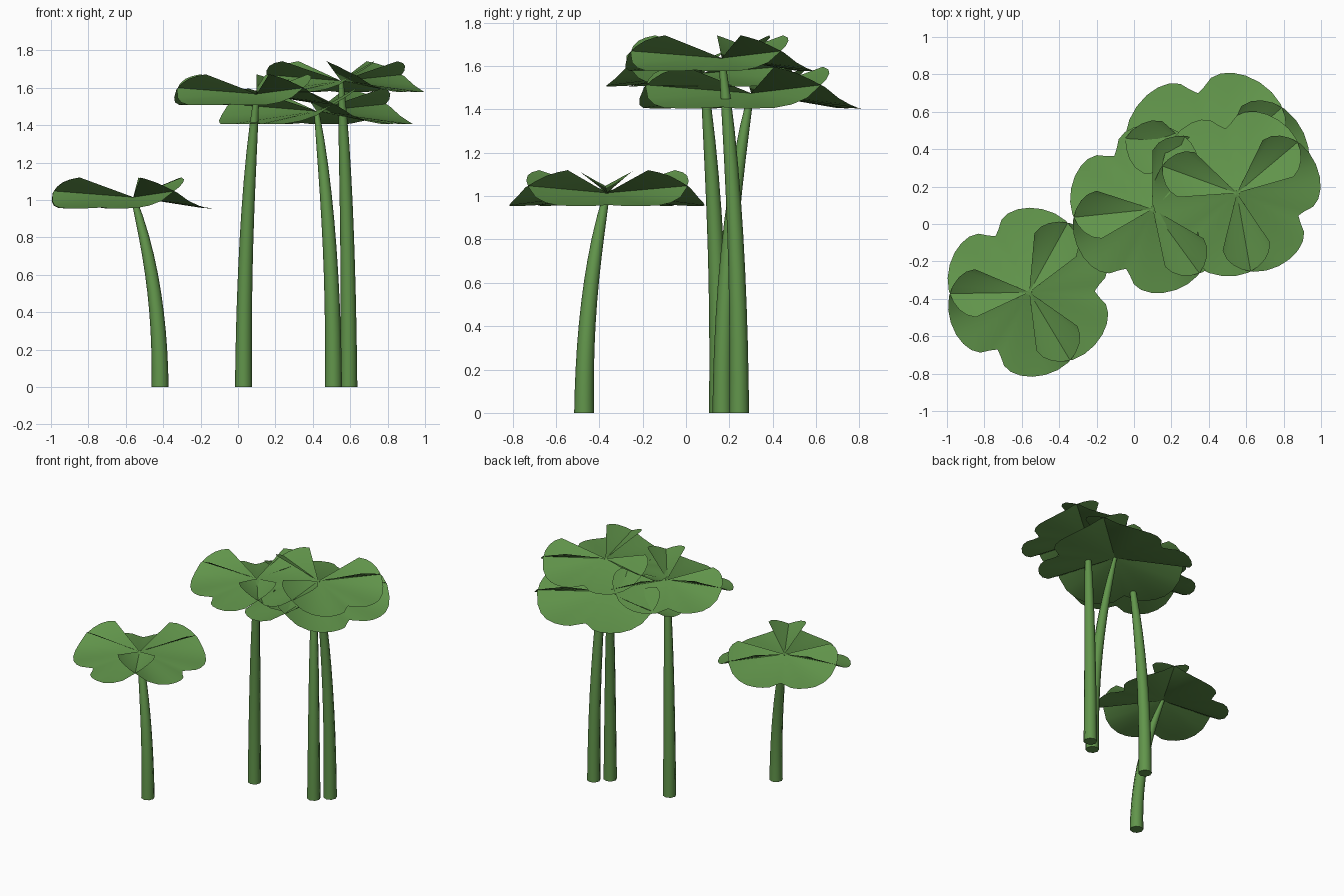
import bpy, bmesh, math
from mathutils import Vector, Matrix

if "Cube" in bpy.data.objects:
    bpy.data.objects.remove(bpy.data.objects["Cube"])

green = bpy.data.materials.new("leaf_green")
green.use_nodes = True
green.diffuse_color = (0.12, 0.30, 0.07, 1)
green.node_tree.nodes["Principled BSDF"].inputs["Base Color"].default_value = green.diffuse_color


def finish(name, bm, angle):
    """Turn a bmesh into a smooth-shaded green object."""
    mesh = bpy.data.meshes.new(name)
    bm.to_mesh(mesh)
    bm.free()
    mesh.materials.append(green)
    obj = bpy.data.objects.new(name, mesh)
    bpy.context.collection.objects.link(obj)
    bpy.ops.object.select_all(action='DESELECT')
    obj.select_set(True)
    bpy.context.view_layer.objects.active = obj
    bpy.ops.object.shade_smooth_by_angle(angle=math.radians(angle))


# Half of a leaflet rim: angle from the midrib, radius, height above the centre
HALF_RIM = [(0, 0.35, -0.055), (5, 0.375, -0.058), (10, 0.415, -0.06), (16, 0.437, -0.06),
            (23, 0.448, -0.06), (31, 0.452, -0.058), (40, 0.45, -0.045), (49, 0.443, -0.02),
            (58, 0.43, 0.025), (66, 0.41, 0.055), (73, 0.385, 0.08), (79, 0.355, 0.095),
            (84, 0.315, 0.105)]
RIM = [(-a, r, z) for a, r, z in reversed(HALF_RIM[1:])] + HALF_RIM


def leaf(name, centre, turn, size):
    """Three notched leaflets with raised edges that cross their neighbours."""
    bm = bmesh.new()
    for k in range(3):
        hub = bm.verts.new(centre)
        rim = []
        for a, r, z in RIM:
            t = math.radians(a + turn + 120 * k)
            offset = Vector((r * math.cos(t), r * math.sin(t), z)) * size
            rim.append(bm.verts.new(Vector(centre) + offset))
        for a, b in zip(rim, rim[1:]):
            bm.faces.new((hub, a, b))
    finish(name, bm, 40)


def stem(name, base, top, sides=8, steps=10):
    """Tapering stalk that bends towards the leaf as it rises."""
    bm = bmesh.new()
    rings = []
    for i in range(steps + 1):
        t = i / steps
        bend = t ** 2.2
        x = base[0] + (top[0] - base[0]) * bend
        y = base[1] + (top[1] - base[1]) * bend
        radius = 0.046 - 0.018 * t - 0.014 * t ** 6
        rings.append([bm.verts.new((x + radius * math.cos(math.tau * s / sides),
                                    y + radius * math.sin(math.tau * s / sides),
                                    top[2] * t)) for s in range(sides)])
    for low, high in zip(rings, rings[1:]):
        for s in range(sides):
            n = (s + 1) % sides
            bm.faces.new((low[s], low[n], high[n], high[s]))
    bm.faces.new(reversed(rings[0]))
    bm.faces.new(rings[-1])
    finish(name, bm, 50)


# Plants: name, stem base, leaf centre, leaf turn, leaf size
PLANTS = [
    ("short", (-0.417, -0.47), (-0.56, -0.365, 1.015), 1, 1.0),
    ("middle", (0.03, 0.152), (0.10, 0.08, 1.567), 6, 1.0),
    ("back", (0.51, 0.168), (0.42, 0.30, 1.475), -19, 1.16),
    ("tall", (0.592, 0.245), (0.55, 0.165, 1.637), -20, 1.0),
]
for name, base, centre, turn, size in PLANTS:
    stem(name + "_stem", base, centre)
    leaf(name + "_leaf", centre, turn, size)
